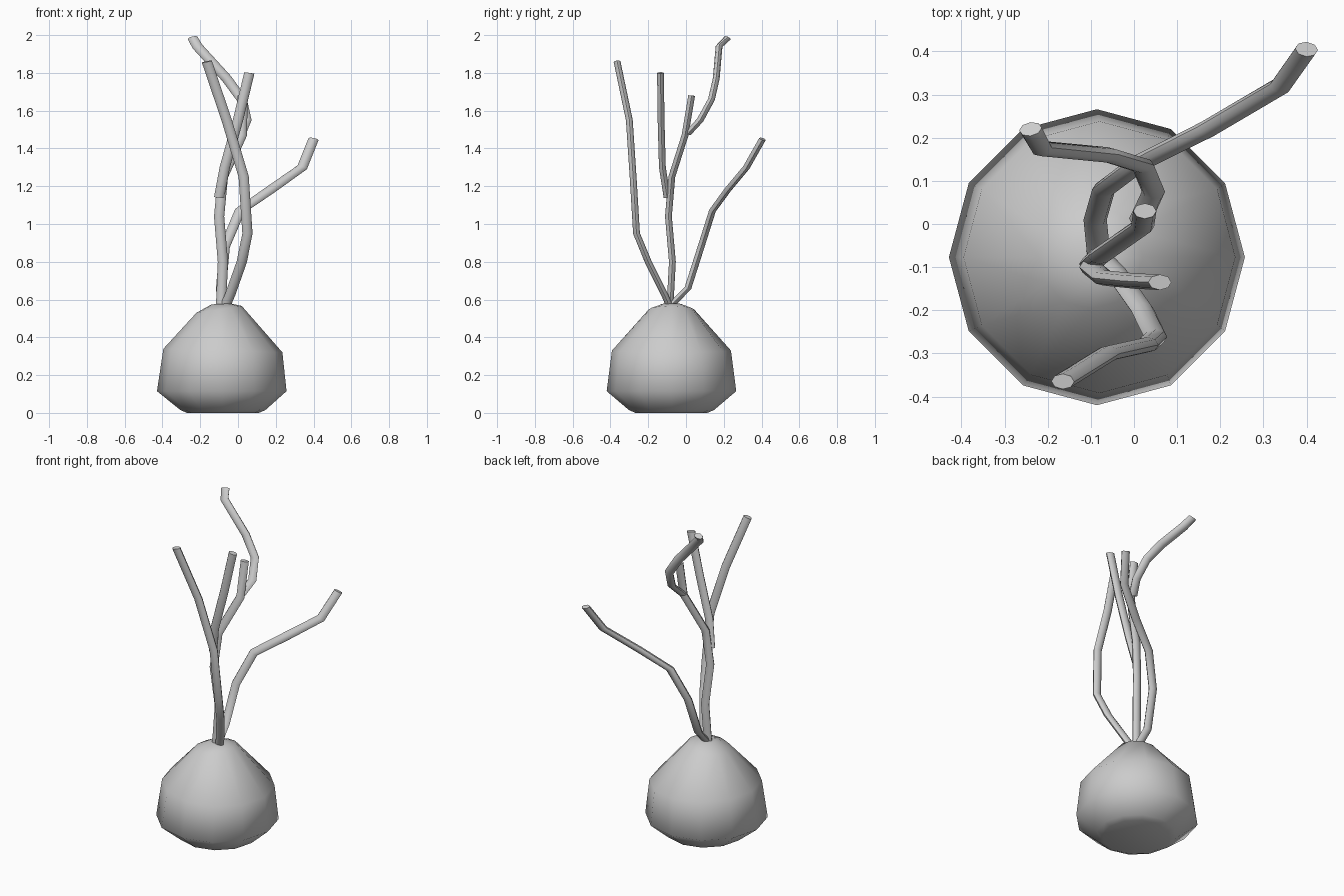
import bpy, bmesh
from math import sin, cos, pi
from mathutils import Vector

if "Cube" in bpy.data.objects:
    bpy.data.objects.remove(bpy.data.objects["Cube"])


def loft(name, rings, smooth_angle):
    # Skin a list of closed vertex rings and cap both ends
    bm = bmesh.new()
    loops = [[bm.verts.new(p) for p in ring] for ring in rings]
    n = len(loops[0])
    for a, b in zip(loops, loops[1:]):
        for i in range(n):
            j = (i + 1) % n
            bm.faces.new((a[i], a[j], b[j], b[i]))
    bm.faces.new(loops[0][::-1])
    bm.faces.new(loops[-1])
    bmesh.ops.recalc_face_normals(bm, faces=bm.faces)
    me = bpy.data.meshes.new(name)
    bm.to_mesh(me)
    bm.free()
    ob = bpy.data.objects.new(name, me)
    bpy.context.collection.objects.link(ob)
    bpy.ops.object.select_all(action='DESELECT')
    ob.select_set(True)
    bpy.context.view_layer.objects.active = ob
    bpy.ops.object.shade_smooth_by_angle(angle=smooth_angle)
    return ob


def stem(name, path, wide=0.027, thin=0.018, sides=8):
    # Oval tube, wide along x, following the path
    pts = [Vector(p) for p in path]
    rings = []
    for i, p in enumerate(pts):
        t = (pts[min(i + 1, len(pts) - 1)] - pts[max(i - 1, 0)]).normalized()
        n = (t + Vector((0, 0, 0.6))).normalized()
        u = Vector((1, 0, 0))
        u = (u - n * u.dot(n)).normalized()
        v = n.cross(u)
        rings.append([p + u * wide * cos(2 * pi * k / sides) + v * thin * sin(2 * pi * k / sides)
                      for k in range(sides)])
    return loft(name, rings, 1.0)


# Round faceted bulb: radius, height, centre x, sideways slope of each ring
profile = [(0.19, 0.0, -0.08, 0), (0.225, 0.015, -0.08, 0), (0.343, 0.115, -0.086, 0),
           (0.315, 0.33, -0.08, -0.03), (0.12, 0.548, -0.10, 0.15), (0.05, 0.577, -0.09, 0.05)]
bulb_rings = []
for r, z, cx, slope in profile:
    bulb_rings.append([(cx + r * cos(k * pi / 6), -0.077 + r * sin(k * pi / 6),
                        z + slope * r * cos(k * pi / 6)) for k in range(12)])
loft("bulb", bulb_rings, 1.4)

# Main stems growing from the bulb
stem("back_stem", [(-.08, -.09, .56), (-.09, .01, .66), (-.07, .08, .88), (.01, .14, 1.07),
                   (.17, .22, 1.18), (.34, .32, 1.30), (.40, .405, 1.45)])
stem("front_stem", [(-.07, -.085, .56), (-.04, -.115, .63), (.02, -.20, .80), (.05, -.262, .95),
                    (.03, -.28, 1.25), (-.06, -.30, 1.55), (-.165, -.365, 1.86)])
stem("middle_stem", [(-.09, -.085, .56), (-.08, -.072, .80), (-.10, -.093, 1.04), (-.08, -.075, 1.25),
                     (.02, -.005, 1.47), (.025, .03, 1.68)])

# Side branches of the middle stem
stem("front_branch", [(-.10, -.10, 1.14), (-.07, -.125, 1.30), (0, -.132, 1.55), (.06, -.135, 1.80)])
stem("top_branch", [(.015, .01, 1.48), (.045, .075, 1.55), (.02, .135, 1.66), (-.06, .16, 1.77),
                    (-.215, .175, 1.94), (-.24, .22, 1.985)])
